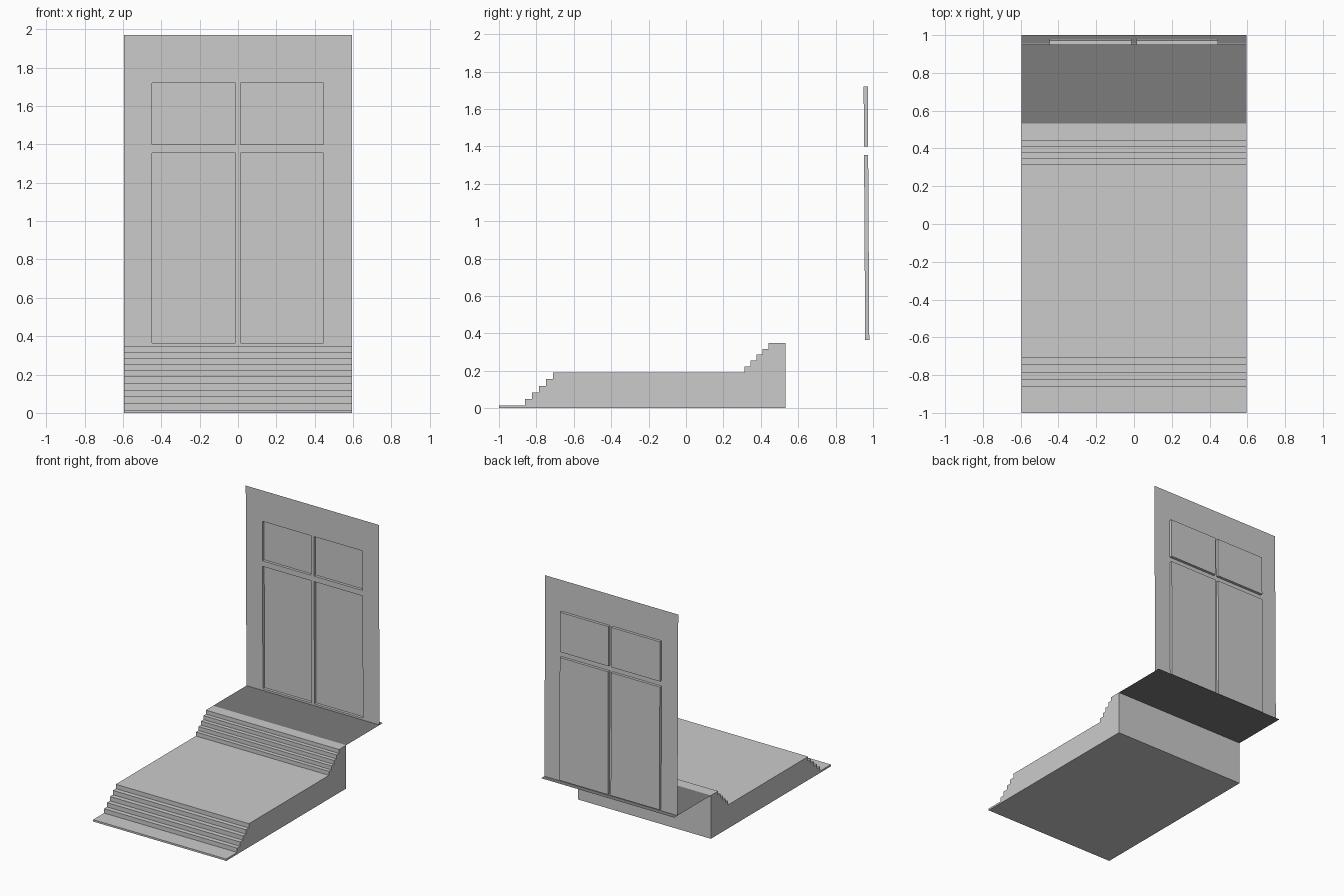
import bpy, bmesh

if "Cube" in bpy.data.objects:
    bpy.data.objects.remove(bpy.data.objects["Cube"])

HALF = 0.595      # half width of everything
FLOOR_Z = 0.35


def finish(bm, name):
    mesh = bpy.data.meshes.new(name)
    bm.to_mesh(mesh)
    bm.free()
    obj = bpy.data.objects.new(name, mesh)
    bpy.context.collection.objects.link(obj)
    return obj


def flight(y0, y1, z0, z1, risers=5):
    """Stair profile: risers at y0..y1 climbing from z0 to z1."""
    pts = []
    for i in range(risers):
        y = y0 + (y1 - y0) * i / (risers - 1)
        pts.append((y, z0 + (z1 - z0) * i / risers))
        pts.append((y, z0 + (z1 - z0) * (i + 1) / risers))
    return pts


# Stepped base: side profile extruded across the width
profile = [(-1, 0), (-1, 0.015)]
profile += flight(-0.86, -0.71, 0.015, 0.19)
profile += flight(0.312, 0.44, 0.19, FLOOR_Z)
profile += [(0.532, FLOOR_Z), (0.532, 0)]
bm = bmesh.new()
side = bm.faces.new([bm.verts.new((-HALF, y, z)) for y, z in profile])
ext = bmesh.ops.extrude_face_region(bm, geom=[side])
bmesh.ops.translate(bm, vec=(2 * HALF, 0, 0),
                    verts=[g for g in ext["geom"] if isinstance(g, bmesh.types.BMVert)])
bmesh.ops.recalc_face_normals(bm, faces=bm.faces)
finish(bm, "stepped_base")

# Dark landing floor: a single thin sheet
bm = bmesh.new()
bm.faces.new([bm.verts.new((x, y, FLOOR_Z)) for x, y in
              ((-HALF, 0.532), (HALF, 0.532), (HALF, 1), (-HALF, 1))])
floor = finish(bm, "landing_floor")
dark = bpy.data.materials.new("dark_floor")
dark.diffuse_color = (0.2, 0.2, 0.2, 1)
dark.use_nodes = True
dark.node_tree.nodes["Principled BSDF"].inputs["Base Color"].default_value = dark.diffuse_color
floor.data.materials.append(dark)

# Back wall: slightly leaning sheet with four recessed door and window panels
xs = [-HALF, -0.448, -0.013, 0.013, 0.446, HALF]
zs = [FLOOR_Z, 0.365, 1.355, 1.40, 1.72, 1.97]
bm = bmesh.new()
grid = [[bm.verts.new((x, 0.958 - 0.006 * (z - FLOOR_Z), z)) for x in xs] for z in zs]
panels = []
for j in range(5):
    for i in range(5):
        f = bm.faces.new((grid[j][i], grid[j][i + 1], grid[j + 1][i + 1], grid[j + 1][i]))
        if i in (1, 3) and j in (1, 3):
            panels.append(f)
for f in bmesh.ops.extrude_discrete_faces(bm, faces=panels)["faces"]:
    bmesh.ops.translate(bm, vec=(0, 0.022, 0), verts=f.verts)
# Merge the flat cells around the recesses
bmesh.ops.dissolve_limit(bm, angle_limit=0.01, verts=bm.verts, edges=bm.edges)
finish(bm, "door_wall")
